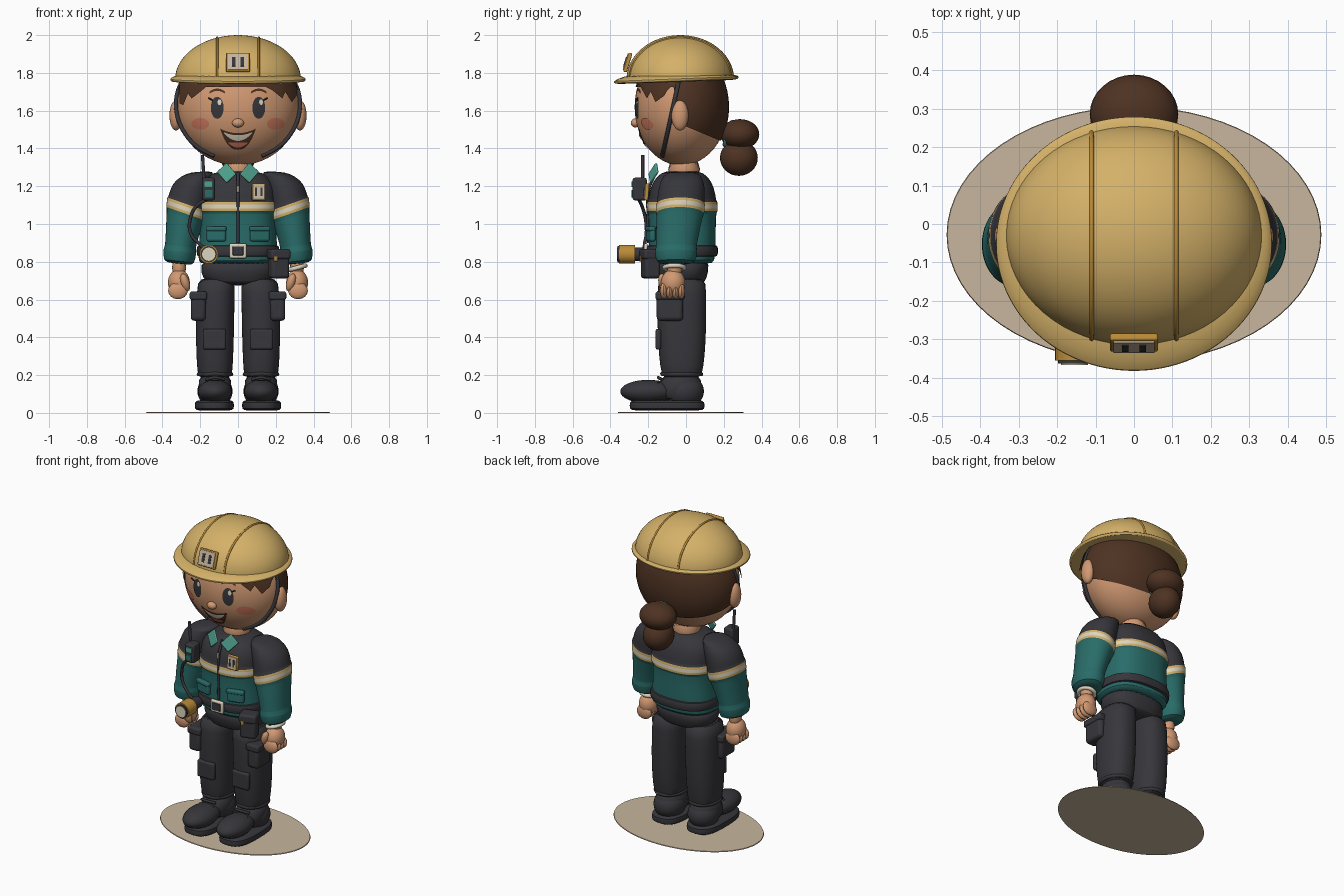
import bpy, bmesh, math
from math import sin, cos, pi, sqrt
from mathutils import Matrix, Vector

old = bpy.data.objects.get("Cube")
if old:
    bpy.data.objects.remove(old, do_unlink=True)


def material(name, *rgb):
    m = bpy.data.materials.new(name)
    m.use_nodes = True
    m.diffuse_color = (*rgb, 1)
    m.node_tree.nodes["Principled BSDF"].inputs["Base Color"].default_value = (*rgb, 1)
    return m


YELLOW = material("helmet yellow", .66, .44, .14)
BROWN = material("hair brown", .075, .032, .016)
SKIN = material("skin", .64, .32, .17)
DARK = material("charcoal", .038, .037, .044)
TEAL = material("jacket teal", .022, .15, .14)
MINT = material("collar mint", .08, .36, .27)
CREAM = material("cream", .72, .66, .52)
GOLD = material("gold", .5, .26, .04)
BLUSH = material("blush", .62, .19, .11)
TAN = material("base tan", .57, .47, .34)
made = []


def finish(name, bm, mats, sub=0):
    me = bpy.data.meshes.new(name)
    bmesh.ops.recalc_face_normals(bm, faces=bm.faces[:])
    bm.to_mesh(me)
    bm.free()
    for m in mats:
        me.materials.append(m)
    ob = bpy.data.objects.new(name, me)
    bpy.context.collection.objects.link(ob)
    if sub:
        ob.modifiers.new("smooth", "SUBSURF").levels = sub
        ob.modifiers["smooth"].render_levels = sub
    made.append(ob)
    return ob


def loft(name, rings, mats, p=2, n=32, sub=1):
    """Skin rings (x, y, z, rx, ry, tilt x, tilt y); mats is one or one per band."""
    mats = mats if isinstance(mats, list) else [mats] * (len(rings) - 1)
    slots = list(dict.fromkeys(mats))
    bm, loops = bmesh.new(), []
    for r in rings:
        x, y, z, rx, ry, tx, ty = tuple(r) + (0,) * (7 - len(r))
        loop = []
        for i in range(n):
            c, s = cos(2 * pi * i / n), sin(2 * pi * i / n)
            dx = rx * math.copysign(abs(c) ** (2 / p), c)
            dy = ry * math.copysign(abs(s) ** (2 / p), s)
            loop.append(bm.verts.new((x + dx, y + dy, z + dx * tx + dy * ty)))
        loops.append(loop)
    for a, b, m in zip(loops, loops[1:], mats):
        for i in range(n):
            j = (i + 1) % n
            bm.faces.new((a[i], a[j], b[j], b[i])).material_index = slots.index(m)
    bm.faces.new(loops[0]).material_index = slots.index(mats[0])
    bm.faces.new(loops[-1]).material_index = slots.index(mats[-1])
    return finish(name, bm, slots, sub)


def ball(name, loc, r, mat, cuts=(), rot=(0, 0, 0), seg=32):
    bm = bmesh.new()
    bmesh.ops.create_uvsphere(bm, u_segments=seg, v_segments=seg // 2, radius=1)
    bmesh.ops.scale(bm, vec=r, verts=bm.verts)
    for point, normal in cuts:
        bmesh.ops.bisect_plane(bm, geom=bm.verts[:] + bm.edges[:] + bm.faces[:], clear_inner=True,
                               plane_co=Vector(point) - Vector(loc), plane_no=normal)
    ob = finish(name, bm, [mat])
    ob.location, ob.rotation_euler = loc, rot
    return ob


def box(name, loc, size, mat, rot=(0, 0, 0), bevel=.012):
    bm = bmesh.new()
    bmesh.ops.create_cube(bm, size=1, matrix=Matrix.Diagonal((*size, 1)))
    ob = finish(name, bm, [mat])
    ob.location, ob.rotation_euler = loc, rot
    if bevel:
        mod = ob.modifiers.new("round", "BEVEL")
        mod.width, mod.segments = bevel, 3
    return ob


def disc(name, loc, r, depth, mat, rot=(pi / 2, 0, 0)):
    bm = bmesh.new()
    bmesh.ops.create_cone(bm, cap_ends=True, segments=32, radius1=r, radius2=r, depth=depth)
    ob = finish(name, bm, [mat])
    ob.location, ob.rotation_euler = loc, rot
    return ob


def tube(name, pts, r, mat, closed=False):
    cu = bpy.data.curves.new(name, "CURVE")
    cu.dimensions, cu.bevel_depth, cu.bevel_resolution = "3D", r, 3
    cu.resolution_u, cu.use_fill_caps = 6, True
    sp = cu.splines.new("BEZIER")
    sp.bezier_points.add(len(pts) - 1)
    for b, q in zip(sp.bezier_points, pts):
        b.co, b.handle_left_type, b.handle_right_type = q, "AUTO", "AUTO"
    sp.use_cyclic_u = closed
    cu.materials.append(mat)
    ob = bpy.data.objects.new(name, cu)
    bpy.context.collection.objects.link(ob)


# Head, ears, neck
HC, HR = Vector((0, -.025, 1.62)), Vector((.325, .247, .31))


def face_strip(name, samples, mat, lift=.004, rows=5):
    """Thin painted patch hugging the face; samples are (x, low z, high z)."""
    bm, cols = bmesh.new(), []
    rx, ry, rz = HR + Vector((lift,) * 3)
    for x, lo, hi in samples:
        col = []
        for k in range(rows + 1):
            z = lo + (hi - lo) * k / rows
            d = sqrt(max(0, 1 - (x / rx) ** 2 - ((z - HC.z) / rz) ** 2))
            col.append(bm.verts.new((x, HC.y - ry * d, z)))
        cols.append(col)
    for a, b in zip(cols, cols[1:]):
        for k in range(rows):
            bm.faces.new((a[k], b[k], b[k + 1], a[k + 1]))
    finish(name, bm, [mat])


def oval(name, cx, cz, rx, rz, mat, lift=.004):
    ts = [pi * (i + .05) / 16.1 for i in range(17)]
    face_strip(name, [(cx - rx * cos(t), cz - rz * sin(t), cz + rz * sin(t)) for t in ts], mat, lift)


ball("head", HC, HR, SKIN, seg=48)
loft("neck", [(0, -.01, 1.22, .09, .09), (0, -.01, 1.36, .09, .09)], SKIN)
ball("nose", (0, -.268, 1.535), (.031, .024, .024), SKIN)
for s in (-1, 1):
    ball("ear", (s * .328, -.032, 1.575), (.035, .045, .08), SKIN)
    oval("eye", s * .11, 1.615, .034, .058, DARK)
    oval("eye_highlight", s * .11 + .012, 1.645, .01, .015, CREAM, .007)
    oval("cheek", s * .2, 1.53, .047, .031, BLUSH)
    brow = [s * .11 + .042 * (i / 4 - 1) for i in range(9)]
    face_strip("eyebrow", [(x, 1.705 - 9 * (x - s * .11) ** 2, 1.717 - 9 * (x - s * .11) ** 2)
                           for x in brow], BROWN, .006)
    tube("eyelash", [(s * .135, -.258, 1.655), (s * .158, -.256, 1.668)], .004, DARK)
    # Chin strap
    strap = []
    for z in (1.77, 1.68, 1.58, 1.48, 1.41, 1.36):
        y = -.035 - (1.77 - z) * .22
        d = sqrt(1 - ((z - HC.z) / HR.z) ** 2 - ((y - HC.y) / HR.y) ** 2)
        strap.append((s * (HR.x * d + .008), y, z))
    tube("chin_strap", strap, .011, DARK)

# Open smile
us = [i / 10 - 1 for i in range(21)]
face_strip("mouth", [(.095 * u, 1.393 + .112 * abs(u) ** 2.5, 1.481 + .024 * u * u) for u in us], BROWN)
face_strip("teeth", [(.074 * u, 1.44 + .04 * u * u, 1.47 + .016 * u * u) for u in us], CREAM, .007)
face_strip("tongue", [(.05 * u, 1.405 + .022 * u * u, 1.432) for u in us], BLUSH, .007)

# Hair: back shell, crown, swept fringe, bun
hair_r = HR + Vector((.01, .006, .008))
ball("back_hair", HC, hair_r, BROWN, [((0, -.06, 1.7), (0, 1, .25)), ((0, .1, 1.475), (0, .42, 1))], seg=48)
ball("crown_hair", HC, hair_r, BROWN, [((0, 0, 1.725), (0, 0, 1))], seg=48)
edge = [(-.31, 1.64), (-.29, 1.63), (-.265, 1.69), (-.245, 1.665), (-.2, 1.70), (-.17, 1.725), (-.05, 1.725),
        (.05, 1.735), (.13, 1.735), (.18, 1.71), (.235, 1.665), (.25, 1.7), (.285, 1.645), (.31, 1.68)]
face_strip("fringe", [(x, z, 1.76) for x, z in edge], BROWN, .012)
ball("upper_bun", (0, .285, 1.475), (.115, .103, .08), BROWN)
ball("lower_bun", (0, .28, 1.35), (.09, .1, .095), BROWN)
tube("hair_tie", [(.06 * cos(t), .225 + .02 * sin(t), 1.48 + .06 * sin(t))
                  for t in (0, pi / 2, pi, 3 * pi / 2)], .012, MINT, True)

# Helmet
ball("helmet_dome", (0, -.03, 1.765), (.333, .285, .235), YELLOW, [((0, 0, 1.765), (0, 0, 1))], seg=64)
loft("helmet_brim", [(0, -.03, 1.795, .325, .278), (0, -.045, 1.776, .348, .315, 0, .03),
                     (0, -.052, 1.77, .361, .333, 0, .04), (0, -.052, 1.752, .361, .333, 0, .04),
                     (0, -.04, 1.752, .3, .26, 0, .03)], YELLOW, n=48)
for s in (-1, 1):
    k = sqrt(1 - (.11 / .333) ** 2)
    tube("helmet_ridge", [(s * .11, -.03 + .285 * k * cos(t), 1.765 + .235 * k * sin(t))
                          for t in [.08 + (pi - .16) * i / 10 for i in range(11)]], .006, GOLD)


def badge(loc, w, h, rot):
    frame = Matrix.Translation(loc) @ Matrix.Rotation(rot, 4, "X")
    box("badge_back", loc, (w, .02, h), GOLD, (rot, 0, 0), .006)
    box("badge_face", frame @ Vector((0, -.011, 0)), (w * .86, .008, h * .86), TAN, (rot, 0, 0), .002)
    for s in (-1, 1):
        box("badge_bar", frame @ Vector((s * w * .18, -.016, 0)), (w * .14, .004, h * .5), DARK, (rot, 0, 0), 0)


badge((0, -.308, 1.855), .125, .105, -.3)
badge((.11, -.207, 1.17), .075, .09, -.08)

# Jacket body with reflective band
body = [(.79, .19, .15), (.795, .213, .172), (.88, .208, .178), (1, .2, .178), (1.064, .203, .181),
        (1.066, .211, .189), (1.08, .212, .189), (1.105, .212, .188), (1.119, .211, .187), (1.121, .204, .18),
        (1.19, .205, .172), (1.25, .175, .14), (1.285, .1, .09)]
loft("jacket", [(0, -.02, *r) for r in body], [TEAL] * 5 + [YELLOW, CREAM, YELLOW] + [DARK] * 4, p=2.5)
tube("zipper", [(0, -.198, .9), (0, -.202, 1.05), (0, -.198, 1.18), (0, -.16, 1.27)], .008, DARK)
box("zip_pull", (0, -.207, 1.185), (.014, .01, .035), TAN, bevel=.003)
loft("belt", [(0, -.02, z, .218 - d, .188 - d) for z, d in
              ((.825, .02), (.827, 0), (.858, -.003), (.888, 0), (.89, .02))], DARK, p=2.5)
box("buckle", (0, -.212, .858), (.09, .02, .08), CREAM)
box("buckle_centre", (0, -.222, .858), (.058, .008, .048), DARK, bevel=.003)

for s in (-1, 1):
    box("collar_flap", (s * .06, -.172, 1.27), (.07, .014, .085), MINT, (-.35, s * .75, s * .15), .005)
    box("chest_pocket", (s * .115, -.186, .945), (.105, .03, .075), TEAL, (0, 0, s * .25))
    box("chest_pocket_flap", (s * .115, -.19, .975), (.11, .033, .025), TEAL, (0, 0, s * .25), .008)
    # Sleeves with tilted reflective band
    arm = [(.19, -.02, 1.278, .05, .06, 0), (.215, -.02, 1.262, .09, .1, -.1), (.25, -.022, 1.2, .102, .125, .1),
           (.267, -.028, 1.108, .101, .125, .35), (.269, -.029, 1.106, .106, .13, .35),
           (.271, -.03, 1.092, .106, .13, .35), (.274, -.031, 1.066, .105, .129, .35),
           (.276, -.032, 1.052, .104, .128, .35), (.277, -.033, 1.05, .099, .123, .33),
           (.296, -.045, .95, .087, .115, .2), (.306, -.052, .87, .079, .105, .1),
           (.307, -.052, .868, .089, .114, .1), (.314, -.054, .79, .084, .109, .12), (.31, -.054, .79, .045, .05, .1)]
    loft("sleeve", [(s * x, y, z, rx, ry, s * t) for x, y, z, rx, ry, t in arm],
         [DARK] * 4 + [YELLOW, CREAM, YELLOW] + [TEAL] * 6)
    # Hands
    loft("wrist", [(s * .312, -.06, z, .04, .045) for z in (.82, .72)], SKIN)
    ball("palm", (s * .313, -.068, .69), (.058, .064, .07), SKIN)
    for i in range(4):
        ball("finger", (s * .318, -.118 + i * .031, .647), (.052, .02, .045), SKIN, seg=16)
    ball("thumb", (s * .28, -.12, .69), (.024, .026, .05), SKIN, rot=(.2, s * .3, 0), seg=16)
    # Trousers
    leg = [(.11, .72, .1, .125), (.118, .66, .1, .13), (.122, .45, .102, .13), (.123, .3, .098, .122),
           (.122, .2, .092, .108), (.122, .185, .08, .09)]
    loft("trouser_leg", [(s * x, -.022, z, rx, ry) for x, z, rx, ry in leg], DARK, p=2.3)
    box("knee_pad", (s * .124, -.146, .39), (.122, .03, .11), DARK)
    box("thigh_pocket", (s * .21, -.085, .555), (.08, .14, .135), DARK, bevel=.02)
    box("thigh_pocket_flap", (s * .21, -.085, .62), (.092, .152, .045), DARK)
    # Boots
    loft("boot_sole", [(s * .125, -.1, z, .105 - d, .2 - d) for z, d in
                       ((.012, .02), (.016, 0), (.062, 0), (.068, .02))], DARK, p=2.8)
    ball("boot_toe", (s * .122, -.2, .113), (.09, .148, .062), DARK)
    ball("boot_heel", (s * .122, -.01, .115), (.093, .105, .09), DARK)
    loft("boot_shaft", [(s * .122, y, z, rx, ry) for y, z, rx, ry in
                        ((-.04, .06, .09, .12), (-.035, .14, .086, .115), (-.022, .21, .088, .105))], DARK)
    for i in range(3):
        tube("boot_lace", [(s * .122 + d * .05, -.165 + i * .018 + abs(d) * .02, .165 + i * .022 - abs(d) * .01)
                           for d in (-1, 0, 1)], .008, DARK)
    tube("trouser_cuff", [(s * .122 + .086 * cos(t), -.022 + .102 * sin(t), .205)
                          for t in [i * pi / 4 for i in range(8)]], .011, DARK, True)
loft("hips", [(0, -.02, z, rx, ry) for z, rx, ry in
              ((.675, .12, .09), (.69, .17, .122), (.74, .2, .137), (.83, .2, .15))], DARK, p=2.4)

# Bracelet
tube("bracelet", [(.312 + .045 * cos(t), -.062 + .052 * sin(t), .768 + .012 * cos(t))
                  for t in [i * pi / 4 for i in range(8)]], .012, CREAM, True)

# Radio and cord
box("radio", (-.155, -.245, 1.185), (.066, .075, .12), DARK)
box("radio_screen", (-.155, -.284, 1.21), (.044, .008, .03), MINT, bevel=.002)
box("radio_grille", (-.155, -.284, 1.16), (.04, .008, .04), TEAL, bevel=.002)
tube("radio_antenna", [(-.18, -.23, 1.23), (-.184, -.23, 1.3), (-.188, -.23, 1.365)], .009, DARK)
tube("radio_cord", [(-.165, -.25, 1.13), (-.215, -.235, 1.1), (-.252, -.215, 1.03), (-.25, -.21, .95),
                    (-.2, -.22, .89), (-.17, -.22, .86)], .009, DARK)

# Belt flashlight
disc("flashlight_body", (-.155, -.235, .84), .036, .08, DARK)
disc("flashlight_head", (-.155, -.312, .84), .05, .085, GOLD)
disc("flashlight_rim", (-.155, -.356, .84), .043, .012, DARK)
disc("flashlight_lens", (-.155, -.362, .84), .035, .008, CREAM)

# Belt pouch
box("belt_pouch", (.215, -.188, .785), (.1, .085, .145), DARK, (0, 0, .3), .016)
box("belt_pouch_flap", (.215, -.19, .84), (.11, .095, .055), DARK, (0, 0, .3), .014)
box("belt_pouch_clasp", (.2, -.241, .815), (.022, .008, .026), GOLD, (0, 0, .3), .003)

# Ground base
loft("base", [(0, -.028, .0, .487, .333), (0, -.028, .005, .485, .331)], TAN, n=64, sub=0)

# Soft shading with sharp edges kept
bpy.ops.object.select_all(action="DESELECT")
for ob in made:
    ob.select_set(True)
bpy.context.view_layer.objects.active = made[0]
bpy.ops.object.shade_smooth_by_angle(angle=math.radians(40))
